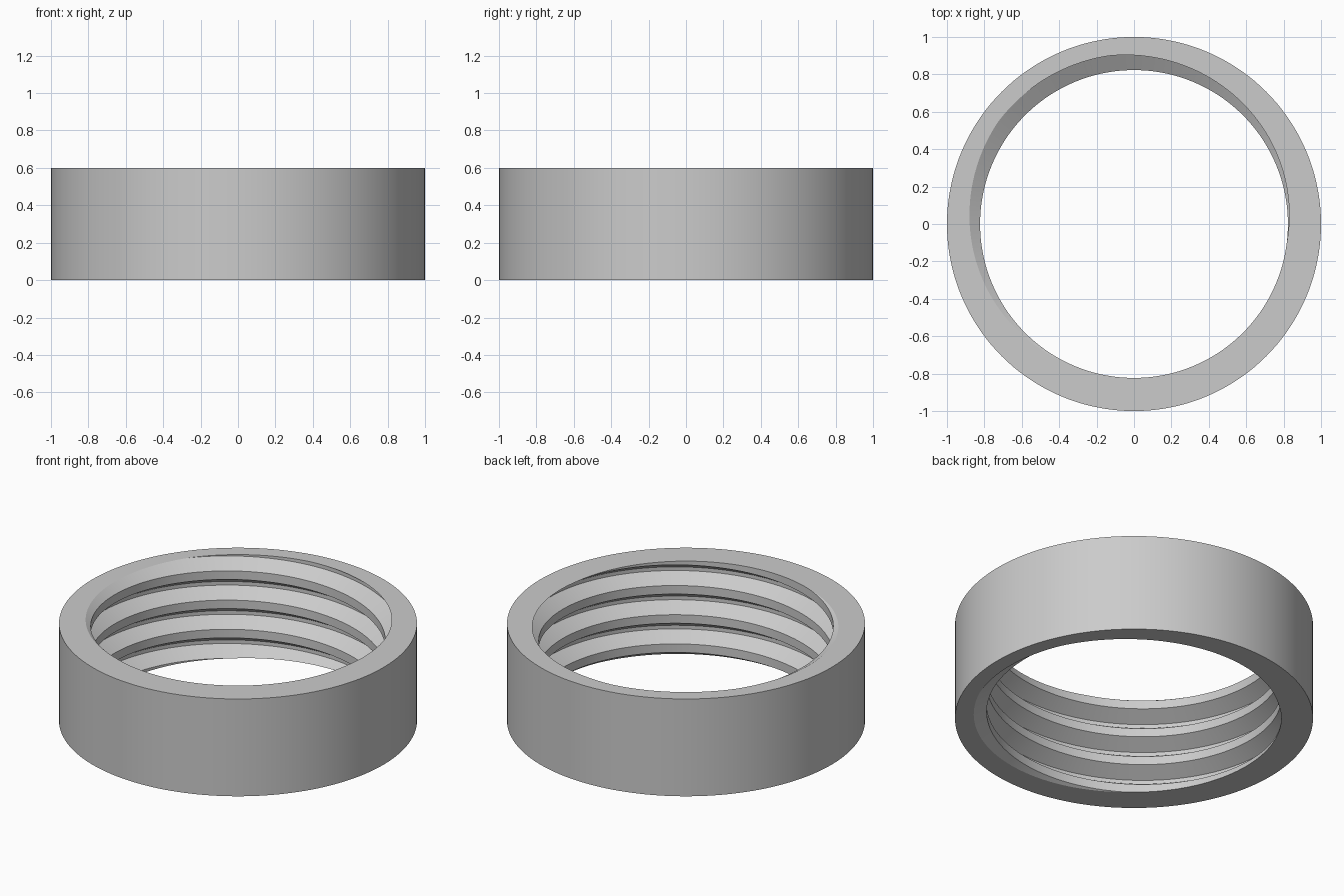
import bpy, bmesh, math
from mathutils import Vector

cube = bpy.data.objects.get("Cube")
if cube:
    bpy.data.objects.remove(cube, do_unlink=True)

OUTER, CREST, ROOT = 1.0, 0.823, 0.909
HEIGHT, PITCH, SEGS = 0.6, 0.18, 144

# One thread turn: (angle where this corner meets the top face, radius)
PROFILE = [(353, CREST), (248, CREST), (143, ROOT), (98, ROOT)]


def polar(r, angle, z):
    return Vector((r * math.cos(angle), r * math.sin(angle), z))


bm = bmesh.new()

# Right-handed helical thread surface, running past both ends
columns = []
for i in range(SEGS + 1):
    turn = i / SEGS
    columns.append([
        bm.verts.new(polar(r, turn * math.tau, HEIGHT + PITCH * (k + turn - a / 360)))
        for k in range(-5, 3) for a, r in PROFILE])
for left, right in zip(columns, columns[1:]):
    for j in range(len(left) - 1):
        bm.faces.new((left[j], right[j], right[j + 1], left[j + 1]))
bmesh.ops.remove_doubles(bm, verts=bm.verts, dist=0.0001)

# Trim the thread flat at both ends
for z, direction in ((0, -1), (HEIGHT, 1)):
    bmesh.ops.bisect_plane(bm, geom=bm.verts[:] + bm.edges[:] + bm.faces[:],
                           plane_co=(0, 0, z), plane_no=(0, 0, direction),
                           clear_outer=True)
bmesh.ops.remove_doubles(bm, verts=bm.verts, dist=0.0001)

# Smooth outer wall
rings = [[bm.verts.new(polar(OUTER, i * math.tau / SEGS, z)) for i in range(SEGS)]
         for z in (0, HEIGHT)]
for i in range(SEGS):
    n = (i + 1) % SEGS
    bm.faces.new((rings[0][i], rings[0][n], rings[1][n], rings[1][i]))

# Flat end faces between the wall and the thread
for z in (0, HEIGHT):
    rim = [e for e in bm.edges if e.is_boundary
           and all(abs(v.co.z - z) < 0.0005 for v in e.verts)]
    bmesh.ops.triangle_fill(bm, edges=rim, use_beauty=True)
bmesh.ops.recalc_face_normals(bm, faces=bm.faces)

mesh = bpy.data.meshes.new("threaded_ring")
bm.to_mesh(mesh)
bm.free()
ring = bpy.data.objects.new("threaded_ring", mesh)
bpy.context.collection.objects.link(ring)

# Plain grey
grey = bpy.data.materials.new("light grey")
grey.use_nodes = True
colour = (0.6, 0.6, 0.6, 1)
grey.diffuse_color = colour
grey.node_tree.nodes["Principled BSDF"].inputs["Base Color"].default_value = colour
mesh.materials.append(grey)

bpy.ops.object.select_all(action="DESELECT")
ring.select_set(True)
bpy.context.view_layer.objects.active = ring
bpy.ops.object.shade_smooth_by_angle(angle=math.radians(30))
